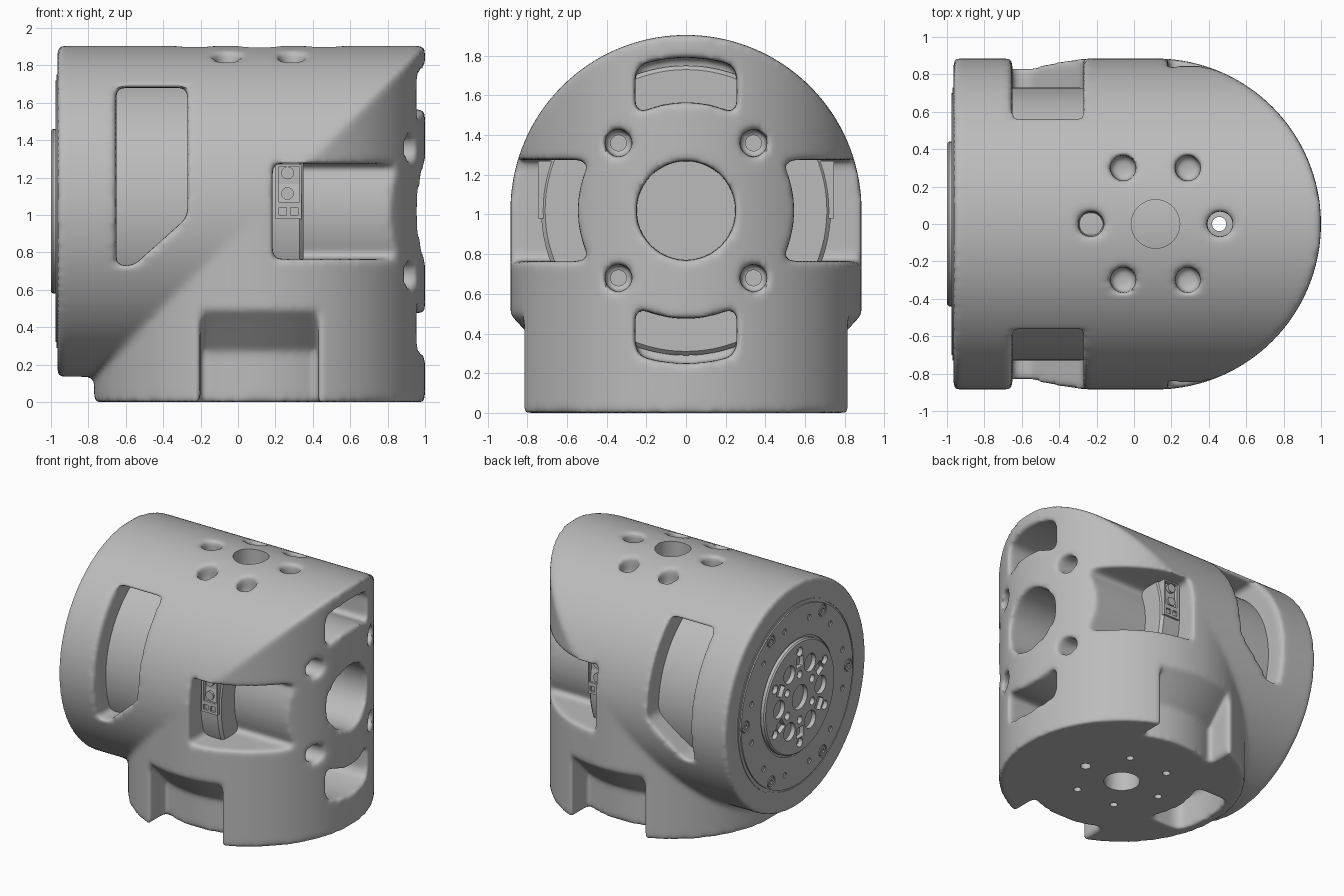
import bpy, bmesh, math
from math import sin, cos, pi, tau

if "Cube" in bpy.data.objects:
    bpy.data.objects.remove(bpy.data.objects["Cube"])

CX, CZ, R = 0.115, 1.02, 0.885      # upright axis x, level axis z, tube radius
MOTOR_R, MOTOR_END = 0.73, 0.35


def material(name, value):
    m = bpy.data.materials.new(name)
    m.use_nodes = True
    colour = (value, value, value, 1)
    m.diffuse_color = colour
    m.node_tree.nodes["Principled BSDF"].inputs["Base Color"].default_value = colour
    return m


GREY = material("housing grey", 0.5)


def make(name, bm):
    bmesh.ops.recalc_face_normals(bm, faces=bm.faces)
    mesh = bpy.data.meshes.new(name)
    bm.to_mesh(mesh)
    bm.free()
    ob = bpy.data.objects.new(name, mesh)
    bpy.context.collection.objects.link(ob)
    mesh.materials.append(GREY)
    return ob


def loft(name, rings, corner=0):
    """Closed skin through rings of 3D points, capped at both ends."""
    bm = bmesh.new()
    loops = [[bm.verts.new(p) for p in ring] for ring in rings]
    n = len(loops[0])
    sides = []
    for a, b in zip(loops, loops[1:]):
        for i in range(n):
            j = (i + 1) % n
            bm.faces.new((a[i], a[j], b[j], b[i]))
            sides.append((a[i], b[i]))
    bm.faces.new(loops[0])
    bm.faces.new(loops[-1])
    if corner:
        bmesh.ops.recalc_face_normals(bm, faces=bm.faces)
        sharp = [e for e in (bm.edges.get(s) for s in sides) if e.calc_face_angle() > 0.6]
        bmesh.ops.bevel(bm, geom=sharp, offset=corner, segments=4, profile=0.5, affect='EDGES')
    return make(name, bm)


PLACE = {'x': lambda t, u, v: (t, u, v),
         'y': lambda t, u, v: (u, t, v),
         'z': lambda t, u, v: (u, v, t)}


def prism(name, axis, points, a, b, corner=0):
    return loft(name, [[PLACE[axis](t, u, v) for u, v in points] for t in (a, b)], corner)


def circle(u, v, r, n):
    return [(u + r * cos(tau * i / n), v + r * sin(tau * i / n)) for i in range(n)]


def rod(name, axis, u, v, r, a, b, n=32):
    return prism(name, axis, circle(u, v, r, n), a, b)


def sector(u, v, r0, r1, half, turn):
    """Slot outline between two radii with parallel sides, turned about (u, v)."""
    steps = [half * (k / 6 - 1) for k in range(13)]
    pts = [(math.sqrt(r0 * r0 - s * s), s) for s in steps]
    pts += [(math.sqrt(r1 * r1 - s * s), s) for s in reversed(steps)]
    c, s = cos(turn), sin(turn)
    return [(u + p * c - q * s, v + p * s + q * c) for p, q in pts]


def rectangle(x0, x1, z0, z1):
    return [(x0, z0), (x1, z0), (x1, z1), (x0, z1)]


def activate(objects):
    bpy.ops.object.select_all(action='DESELECT')
    for ob in objects:
        ob.select_set(True)
    bpy.context.view_layer.objects.active = objects[0]


def apply(ob, kind, **settings):
    mod = ob.modifiers.new(kind.lower(), kind)
    for key, value in settings.items():
        setattr(mod, key, value)
    activate([ob])
    bpy.ops.object.modifier_apply(modifier=mod.name)


def cut(ob, cutters):
    """Remove a group of separate cutters in a single boolean."""
    if len(cutters) > 1:
        activate(cutters)
        bpy.ops.object.join()
    apply(ob, 'BOOLEAN', object=cutters[0], operation='DIFFERENCE', solver='MANIFOLD')
    bpy.data.objects.remove(cutters[0])


def shade(ob, angle):
    activate([ob])
    bpy.ops.object.shade_smooth_by_angle(angle=math.radians(angle))


# Elbow housing: level tube mitred into an upright tube
angles = [tau * i / 128 for i in range(128)]
housing = loft("housing", [
    [(-0.965, R * cos(a), CZ + R * sin(a)) for a in angles],
    [(CX + R * sin(a), R * cos(a), CZ + R * sin(a)) for a in angles],
    [(CX + R * sin(a), R * cos(a), 0) for a in angles]])

# Round bore and four slots in the end wall; side slots break through the skin
cutters = [rod("bore", 'x', 0, CZ, 0.25, 0.3, 1.2, 64)]
for k in range(4):
    outer, start = ((1.1, 0.185), (0.77, 0.3))[k % 2]
    outline = sector(0, CZ, 0.545, outer, 0.255, k * pi / 2)
    cutters.append(prism("slot", 'x', outline, start, 1.2, 0.06))

# Motor windows and stepped foot notches on both flanks
window = [(-0.65, 1.68), (-0.27, 1.68), (-0.27, 0.99), (-0.56, 0.73), (-0.65, 0.73)]
levels = ((-0.1, 0.68), (0.27, 0.68), (0.49, 0.88))
for s in (-1, 1):
    cutters.append(prism("window", 'y', window, s * 0.2, s * 1.1, 0.03))
    cutters.append(loft("notch", [[(x, y, z) for x, y in sector(CX, 0, r, 1.1, 0.315, s * pi / 2)]
                                  for z, r in levels]))

# Slot under the rear of the foot
cutters.append(prism("foot_slot", 'z', sector(CX, 0, 0.55, 0.8, 0.27, pi), -0.1, 0.26, 0.06))
cut(housing, cutters)

# Counterbored bolt holes in the crown and in the end wall
SPOKES = [k * pi / 3 for k in range(6)]
BOLTS = [(y, CZ + z) for y in (-0.34, 0.34) for z in (-0.34, 0.34)]
cutters = [rod("crown_hole", 'z', CX + 0.345 * cos(a), 0.345 * sin(a), 0.07, 1.72, 2)
           for a in SPOKES]
cutters += [rod("end_hole", 'x', y, z, 0.07, 0.76, 1.2) for y, z in BOLTS]
cut(housing, cutters)

# Soften every edge into a cast fillet
apply(housing, 'REMESH', mode='VOXEL', voxel_size=0.018)
apply(housing, 'SMOOTH', factor=0.5, iterations=10)

# Crisp drilled holes; the front one of the ring runs right through
cutters = [rod("crown_bore", 'z', CX, 0, 0.13, 1.7, 2),
           rod("foot_bore", 'z', CX, 0, 0.13, -0.1, 0.25)]
for k, a in enumerate(SPOKES):
    radius, top = (0.028, 0.2) if k else (0.038, 2)
    cutters.append(rod("foot_hole", 'z', CX + 0.34 * cos(a), 0.34 * sin(a), radius, -0.1, top, 20))
cutters += [rod("end_pilot", 'x', y, z, 0.04, 0.45, 0.9, 20) for y, z in BOLTS]
cut(housing, cutters)
shade(housing, 50)

# Motor: stepped turned body with a raised output hub
profile = [(-1.0, 0.43), (-0.99, 0.44), (-0.965, 0.44), (-0.965, 0.455), (-0.975, 0.455),
           (-0.975, 0.70), (-0.96, 0.70), (-0.96, 0.715), (-0.97, 0.715), (-0.97, MOTOR_R),
           (MOTOR_END - 0.02, MOTOR_R), (MOTOR_END, MOTOR_R - 0.02)]
motor = loft("motor", [[(x, u, v) for u, v in circle(0, CZ, r, 96)] for x, r in profile])


def drill_ring(count, radius, hole, depth, start=0.0):
    turns = [start + tau * k / count for k in range(count)]
    return [rod("drill", 'x', radius * cos(a), CZ + radius * sin(a), hole, -1.1, depth - 1, 20)
            for a in turns]


cutters = [rod("hub_bore", 'x', 0, CZ, 0.095, -1.1, -0.8)]
cutters += drill_ring(6, 0.26, 0.07, 0.12)
cutters += drill_ring(6, 0.18, 0.03, 0.08, pi / 6)
cutters += drill_ring(6, 0.36, 0.035, 0.06, pi / 6)
cutters += drill_ring(12, 0.59, 0.022, 0.08, pi / 12)
cutters += drill_ring(6, 0.645, 0.048, 0.045)
# Pockets between the hub holes
cutters += [prism("pocket", 'x', sector(0, CZ, 0.24, 0.32, 0.045, pi / 6 + a), -1.1, -0.96, 0.015)
            for a in SPOKES]
cut(motor, cutters)
shade(motor, 30)

# Socket-headed screws on the motor rim
for a in SPOKES:
    u, v = 0.645 * cos(a), CZ + 0.645 * sin(a)
    screw = rod("rim_screw", 'x', u, v, 0.038, -0.975, -0.94, 24)
    cut(screw, [rod("socket", 'x', u, v, 0.02, -1.0, -0.96, 6)])

# Connector blocks seen through the side slots
for s, side in ((-1, "right"), (1, "left")):
    block = prism("connector_" + side, 'y', rectangle(0.2, 0.34, 0.98, 1.27), s * 0.64, s * 0.745)
    cutters = [prism("port", 'y', rectangle(x - 0.02, x + 0.02, 1.0, 1.04), s * 0.7, s * 0.8)
               for x in (0.24, 0.3)]
    cutters.append(prism("recess", 'y', rectangle(0.22, 0.33, 1.07, 1.26), s * 0.715, s * 0.8))
    cut(block, cutters)
    for z in (1.115, 1.225):
        rod("terminal_screw_" + side, 'y', 0.265, z, 0.034, s * 0.7, s * 0.738, 16)
